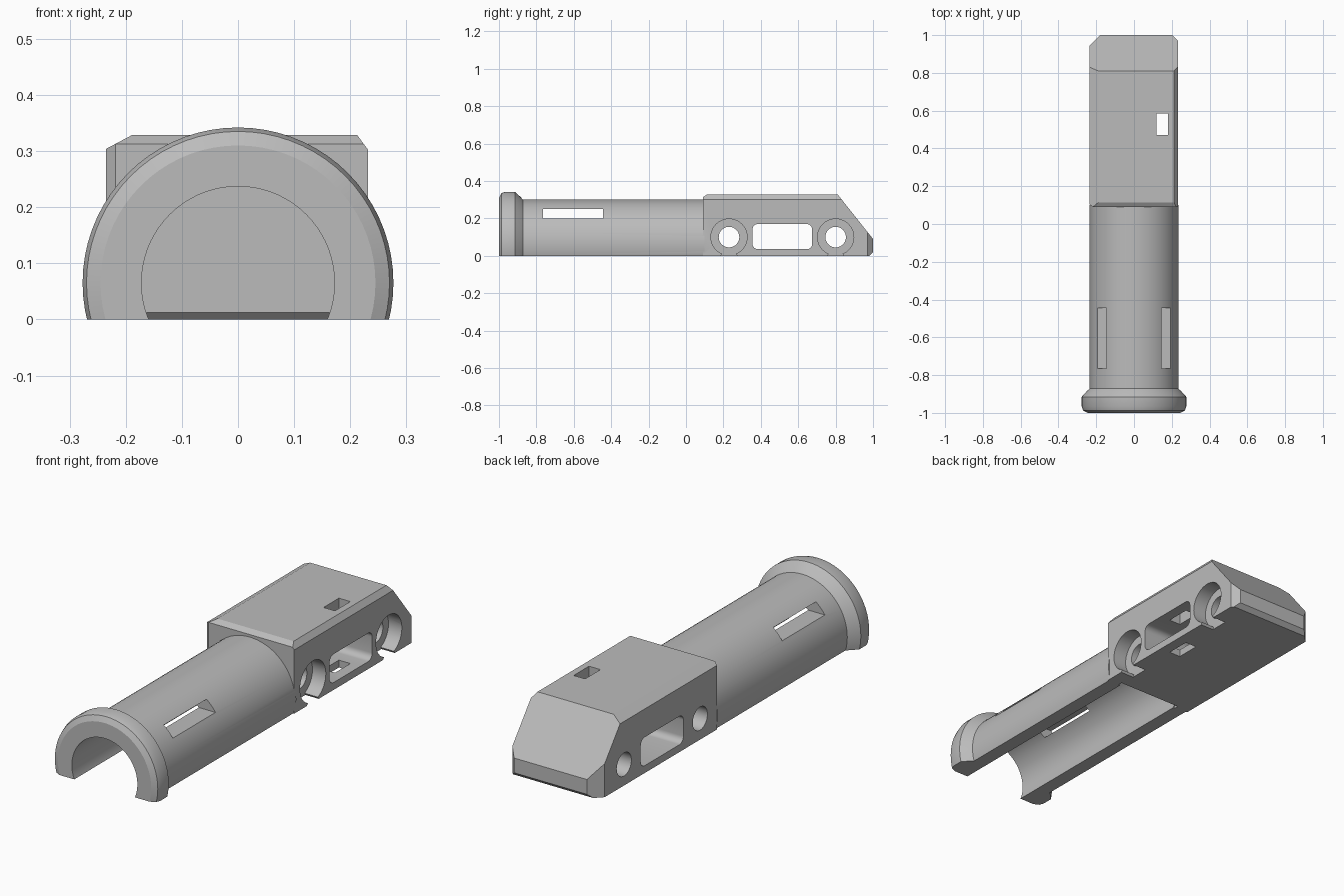
import bpy, bmesh, math
from mathutils import Vector

if "Cube" in bpy.data.objects:
    bpy.data.objects.remove(bpy.data.objects["Cube"], do_unlink=True)

grey = bpy.data.materials.new("plain_grey")
grey.use_nodes = True
colour = (0.5, 0.5, 0.5, 1)
grey.diffuse_color = colour
grey.node_tree.nodes["Principled BSDF"].inputs["Base Color"].default_value = colour

AXIS_Z = 0.065  # height of the barrel axis


def finish(name, bm):
    bmesh.ops.remove_doubles(bm, verts=bm.verts, dist=1e-5)
    bmesh.ops.recalc_face_normals(bm, faces=bm.faces)
    mesh = bpy.data.meshes.new(name)
    bm.to_mesh(mesh)
    bm.free()
    mesh.materials.append(grey)
    ob = bpy.data.objects.new(name, mesh)
    bpy.context.collection.objects.link(ob)
    return ob


def slice_off(bm, point, normal):
    """Remove everything beyond a plane and close the cut."""
    geom = bm.verts[:] + bm.edges[:] + bm.faces[:]
    cut = bmesh.ops.bisect_plane(bm, geom=geom, dist=1e-6, plane_co=Vector(point),
                                 plane_no=Vector(normal).normalized(), clear_outer=True)
    edges = [e for e in cut["geom_cut"] if isinstance(e, bmesh.types.BMEdge)]
    bmesh.ops.contextual_create(bm, geom=edges)


def prism(name, points, x0, x1, planes=()):
    """Extrude a (y, z) outline along x, then slice its corners."""
    bm = bmesh.new()
    face = bm.faces.new([bm.verts.new((x0, y, z)) for y, z in points])
    new = bmesh.ops.extrude_face_region(bm, geom=[face])["geom"]
    bmesh.ops.translate(bm, vec=(x1 - x0, 0, 0),
                        verts=[v for v in new if isinstance(v, bmesh.types.BMVert)])
    for point, normal in planes:
        slice_off(bm, point, normal)
    return finish(name, bm)


def box(name, x0, x1, y0, y1, z0, z1):
    return prism(name, [(y0, z0), (y1, z0), (y1, z1), (y0, z1)], x0, x1)


def disc(y, z, r, n=40):
    return [(y + r * math.cos(math.tau * i / n), z + r * math.sin(math.tau * i / n))
            for i in range(n)]


def lathe(name, profile, flat_base=False, steps=72):
    """Revolve (radius, y) points around the barrel axis."""
    bm = bmesh.new()
    rings = []
    for r, y in profile:
        rings.append([bm.verts.new((r * math.cos(math.tau * i / steps), y,
                                    AXIS_Z + r * math.sin(math.tau * i / steps)))
                      for i in range(steps)])
    for a, b in zip(rings, rings[1:]):
        for i in range(steps):
            j = (i + 1) % steps
            bm.faces.new((a[i], a[j], b[j], b[i]))
    bm.faces.new(rings[0])
    bm.faces.new(rings[-1])
    if flat_base:
        slice_off(bm, (0, 0, 0), (0, 0, -1))
    return finish(name, bm)


def combine(body, tool, operation):
    mod = body.modifiers.new(tool.name, 'BOOLEAN')
    mod.operation, mod.solver, mod.object = operation, 'EXACT', tool
    bpy.context.view_layer.objects.active = body
    bpy.ops.object.modifier_apply(modifier=mod.name)
    bpy.data.objects.remove(tool, do_unlink=True)


# Rear block with sloped tail and chamfered corners
outline = [(0.09, 0), (0.09, 0.313), (0.115, 0.329), (0.81, 0.329),
           (1, 0.09), (1, 0.02), (0.98, 0)]
body = prism("grip_housing", outline, -0.235, 0.232, [
    ((-0.235, 0, 0.304), (-0.025, 0, 0.047)),
    ((0.232, 0, 0.302), (0.027, 0, 0.02)),
    ((-0.235, 0.945, 0), (-1, 1, 0)),
    ((0.232, 0.97, 0), (1, 1, 0)),
    ((-0.235, 0.105, 0), (-0.015, -0.017, 0)),
])

# Barrel with flared front rim
barrel = lathe("barrel", [(0.245, -1), (0.27, -0.987), (0.277, -0.965), (0.277, -0.915),
                          (0.25, -0.885), (0.236, -0.872), (0.236, 0.1)], flat_base=True)
combine(body, barrel, 'UNION')

# Barrel bore and the small chamfer where it meets the underside
cutters = [lathe("bore", [(0.172, -1.1), (0.172, 0.1)]),
           prism("bore_lip", [(0.09, -0.012), (0.124, -0.012), (0.1, 0.012), (0.09, 0.012)],
                 -0.168, 0.168)]

# Side slots through the barrel and the vertical slot in the block
cutters.append(box("side_slots", -0.4, 0.4, -0.765, -0.445, 0.2, 0.25))
cutters.append(box("vertical_slot", 0.12, 0.18, 0.47, 0.585, -0.1, 0.5))

# Cross holes with counterbores open to the underside
for y in (0.23, 0.8):
    cutters.append(prism("cross_hole", disc(y, 0.1, 0.055), -0.4, 0.4))
    cutters.append(prism("counterbore", disc(y, 0.1, 0.097), 0.162, 0.4))
    cutters.append(prism("counterbore_notch", [(y - 0.05, -0.01), (y + 0.05, -0.01),
                                               (y + 0.034, 0.016), (y - 0.034, 0.016)],
                         0.162, 0.4))

# Rounded window through the block
window = []
for k, (y, z) in enumerate([(0.645, 0.14), (0.385, 0.14), (0.385, 0.065), (0.645, 0.065)]):
    for i in range(7):
        a = math.radians(90 * k + 15 * i)
        window.append((y + 0.03 * math.cos(a), z + 0.03 * math.sin(a)))
cutters.append(prism("window", window, -0.4, 0.4))

for cutter in cutters:
    combine(body, cutter, 'DIFFERENCE')

# Smooth curved surfaces, keep edges crisp
bpy.ops.object.select_all(action='DESELECT')
body.select_set(True)
bpy.context.view_layer.objects.active = body
bpy.ops.object.shade_smooth_by_angle(angle=math.radians(20))
